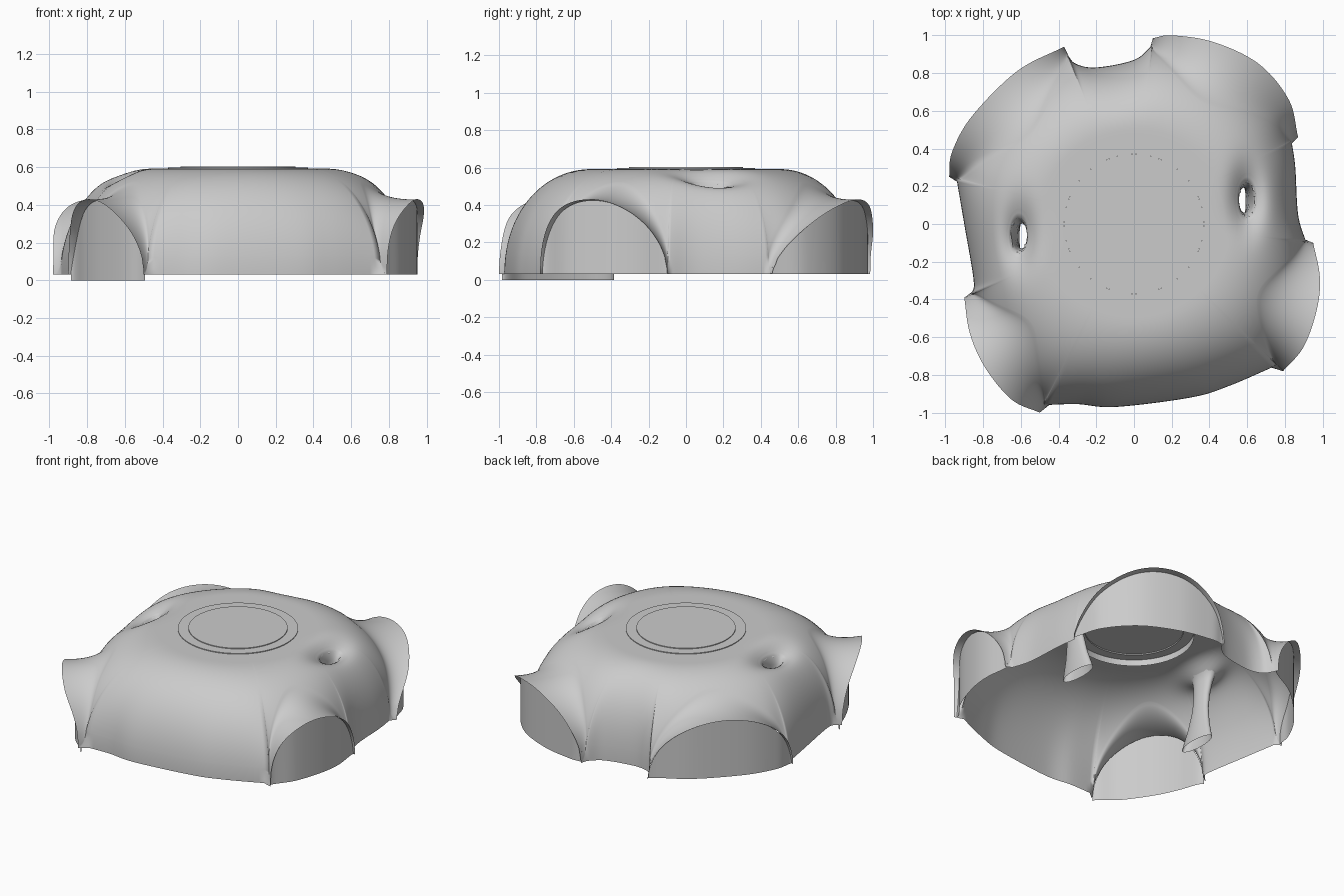
import bpy, math
from mathutils import Vector
from mathutils.bvhtree import BVHTree

if "Cube" in bpy.data.objects:
    bpy.data.objects.remove(bpy.data.objects["Cube"])

BASE, TOP, R0, P, FIL = 0.03, 0.592, 0.50, 2.1, 0.10
N1, N2 = 26, 16


def add(name, verts, faces, smooth=True):
    me = bpy.data.meshes.new(name)
    me.from_pydata([tuple(v) for v in verts], [], faces)
    ob = bpy.data.objects.new(name, me)
    bpy.context.collection.objects.link(ob)
    for p in me.polygons:
        p.use_smooth = smooth
    return ob


def spline(pts, n):
    """Points at the given 0..1 length fractions on a smooth curve."""
    pts = [Vector(p) for p in pts]
    ext = [2 * pts[0] - pts[1]] + pts + [2 * pts[-1] - pts[-2]]
    dense = []
    for i in range(len(pts) - 1):
        a, b, c, d = ext[i:i + 4]
        for k in range(30):
            t = k / 30
            dense.append(0.5 * (2 * b + (c - a) * t + (2 * a - 5 * b + 4 * c - d) * t * t
                                + (3 * b - a - 3 * c + d) * t ** 3))
    dense.append(pts[-1])
    acc = [0]
    for a, b in zip(dense, dense[1:]):
        acc.append(acc[-1] + (b - a).length)
    out = []
    for u in n:
        L, i = u * acc[-1], 0
        while i < len(acc) - 2 and acc[i + 1] < L:
            i += 1
        out.append(dense[i].lerp(dense[i + 1], (L - acc[i]) / (acc[i + 1] - acc[i])))
    return out


# plan outline: walls alternate with arched openings, counter-clockwise
walls = [
    [(-.3, -.955), (-.1, -.97), (.3, -.92), (.5, -.86)],
    [(.87, .05), (.855, .3)],
    [(0, .87), (-.2, .83), (-.31, .85)],
    [(-.9, 0), (-.85, -.3)],
]
arches = [  # edge points, glass inset, glass base height, apex skew, name
    ([(.79, -.78), (.9, -.65), (.97, -.45), (.985, -.28), (.95, -.10)], .025, BASE, .8, "right"),
    ([(.87, .46), (.82, .66), (.66, .85), (.42, .965), (.2, 1.0), (.1, .985)], .025, BASE, 1.25,
     "back_right"),
    ([(-.37, .94), (-.62, .81), (-.86, .57), (-.965, .38), (-.98, .25)], .025, BASE, 1, "back_left"),
    ([(-.9, -.39), (-.87, -.58), (-.79, -.76), (-.65, -.93), (-.5, -1.0)], .06, 0.0, 1, "front_left"),
]
funnels = [(-.61, -.06, -.565, -.07), (.60, .13, .55, .12)]   # mouth xy, foot xy
QX, QY = .045, .095


def q_of(f, x, y):
    return math.hypot((x - f[0]) / QX, (y - f[1]) / QY)


def dip(v):
    for f in funnels:
        v.z -= .09 * math.exp(-q_of(f, v.x, v.y) ** 2 / 3)
    return v


# column list: (base point, edge point or None, edge height)
M, spec = 56, []
for k, (wpts, (apts, ins, zb, skew, name)) in enumerate(zip(walls, arches)):
    ends = [Vector(arches[k - 1][0][-1]) * .96, Vector(apts[0]) * .96]
    spec += [(w, None, BASE) for w in spline([ends[0]] + wpts + [ends[1]],
                                             [i / 40 for i in range(1, 40)])]
    us = [(1 - math.cos(math.pi * i / M)) / 2 for i in range(M + 1)]
    gv = []
    for u, e in zip(us, spline(apts, us)):
        v = u ** skew
        s = (4 * v * (1 - v)) ** .55
        h = BASE + .39 * s
        spec.append((e * (.96 - .04 * s), e, h))
        g = e * (.985 - ins * s)
        gv += [(g.x, g.y, zb), (g.x, g.y, h + .005)]
    add(name + "_glass", gv, [(2 * i, 2 * i + 2, 2 * i + 3, 2 * i + 1) for i in range(M)])

polar = [(math.atan2(w.y, w.x), w.length) for w, _, _ in spec]
NA = 180
even = []                              # outline radius resampled evenly by angle
for i in range(NA):
    a = 2 * math.pi * i / NA
    ws = [(math.exp(-((math.remainder(a - t, 2 * math.pi)) / .03) ** 2) + 1e-12, r) for t, r in polar]
    even.append(sum(w * r for w, r in ws) / sum(w for w, _ in ws))


def soft_radius(a):
    ws = [(math.exp(-(math.remainder(a - 2 * math.pi * i / NA, 2 * math.pi) / .17) ** 2), r)
          for i, r in enumerate(even)]
    return sum(w * r for w, r in ws) / sum(w for w, _ in ws)


def column(w, e, h):
    """Roof-to-edge profile; arch columns turn outwards to the opening edge."""
    d, R = w.normalized(), w.length
    Rs = soft_radius(math.atan2(w.y, w.x))
    ang = lambda z: math.acos(min(1, ((z - BASE) / (TOP - BASE)) ** (P / 2)))

    def wall(a):
        x = math.sin(a) ** (2 / P)
        r = R0 + (Rs - R0) * x + (R - Rs) * x ** 6
        z = BASE + (TOP - BASE) * max(0, math.cos(a)) ** (2 / P)
        return Vector((d.x * r, d.y * r, z))
    a1 = ang(h + FIL)
    pts = [Vector((d.x * r, d.y * r, TOP)) for r in (.37, .41, .45, .48)]
    pts += [wall(a1 * i / N1) for i in range(N1 + 1)]
    A, C = pts[-1], wall(ang(h))
    for i in range(1, N2 + 1):
        t = i / N2
        if e is None:
            pts.append(wall(a1 + (math.pi / 2 - a1) * t))
        else:
            E = Vector((e.x, e.y, h + .01 * (h > .1)))
            pts.append(A * (1 - t) ** 2 + C * 2 * t * (1 - t) + E * t * t)
    return [dip(p) for p in pts]


# concrete shell
cols = [column(*s) for s in spec]
nr, nc = len(cols[0]), len(cols)
verts = [v for c in cols for v in c]
faces = []
for c in range(nc):
    n = (c + 1) % nc
    for r in range(nr - 1):
        faces.append((c * nr + r, c * nr + r + 1, n * nr + r + 1, n * nr + r))
bvh = BVHTree.FromPolygons(verts, faces)


def in_funnel(face):
    m = sum((verts[i] for i in face), Vector()) / 4
    return any(q_of(f, m.x, m.y) < 1 for f in funnels)


add("roof_shell", verts, [f for f in faces if not in_funnel(f)])

# funnels dropping from the roof to the floor
S = 40
for k, f in enumerate(funnels):
    rings = []
    dirs = [(math.cos(2 * math.pi * i / S), math.sin(2 * math.pi * i / S)) for i in range(S)]
    for q in (1.5, 1.25, 1.0):
        ring = []
        for cx, sy in dirs:
            x, y = f[0] + cx * QX * q, f[1] + sy * QY * q
            hit = bvh.ray_cast(Vector((x, y, 1)), Vector((0, 0, -1)))[0]
            ring.append(Vector((x, y, (hit.z if hit else .5) + .001)))
        rings.append(ring)
    lip = rings[-1]
    for t, sx, sy_ in ((.12, .037, .078), (.3, .033, .066), (.5, .032, .07),
                       (.75, .036, .095), (1, .042, .135)):
        ox, oy = f[0] + (f[2] - f[0]) * t, f[1] + (f[3] - f[1]) * t
        rings.append([Vector((ox + c * sx, oy + s * sy_, l.z + (BASE - l.z) * t))
                      for (c, s), l in zip(dirs, lip)])
    fv = [v for r in rings for v in r]
    ff = [(r * S + i, (r + 1) * S + i, (r + 1) * S + (i + 1) % S, r * S + (i + 1) % S)
          for r in range(len(rings) - 1) for i in range(S)]
    add("funnel_%d" % (k + 1), fv, [tuple(reversed(q)) for q in ff])


# round skylight: rim with a short skirt below, and a flat pane
def lathe(name, prof, cap=False, n=96):
    v = [(r * math.cos(2 * math.pi * i / n), r * math.sin(2 * math.pi * i / n), z)
         for r, z in prof for i in range(n)]
    fc = [(j * n + i, j * n + (i + 1) % n, (j + 1) * n + (i + 1) % n, (j + 1) * n + i)
          for j in range(len(prof) - 1) for i in range(n)]
    if cap:
        fc.append(tuple((len(prof) - 1) * n + i for i in range(n)))
    return add(name, v, fc, False)


lathe("skylight_rim", [(.37, .555), (.37, .597), (.305, .597)])
lathe("skylight_pane", [(.305, .594), (.305, .602)], True)
